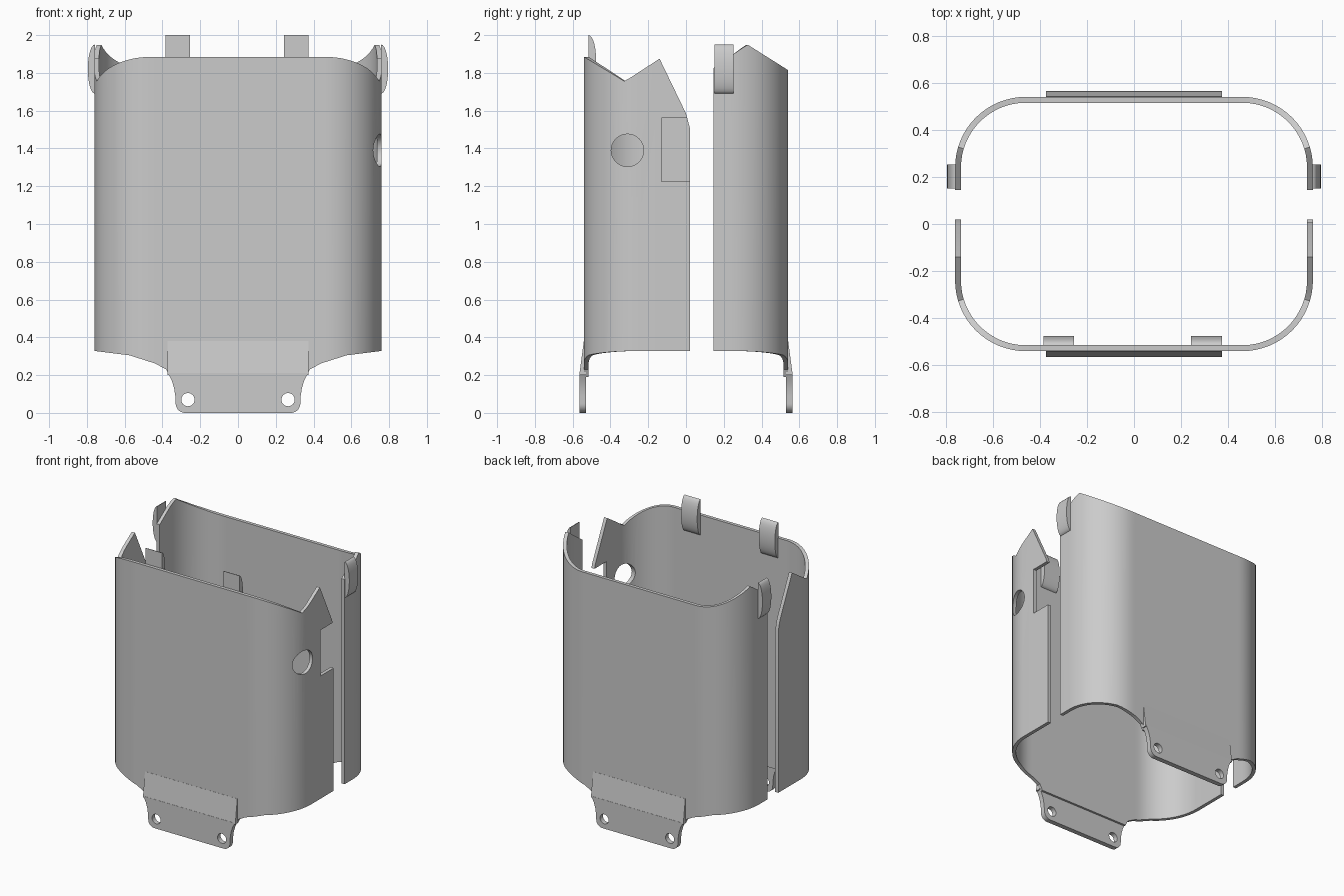
import bpy, bmesh, math
from mathutils import Vector

if "Cube" in bpy.data.objects:
    bpy.data.objects.remove(bpy.data.objects["Cube"])

grey = bpy.data.materials.new("plain_grey")
grey.use_nodes = True
COLOUR = (0.6, 0.6, 0.6, 1)
grey.diffuse_color = COLOUR
next(n for n in grey.node_tree.nodes
     if n.type == 'BSDF_PRINCIPLED').inputs["Base Color"].default_value = COLOUR

HALF_X, HALF_Y, RADIUS, WALL = 0.76, 0.54, 0.3, 0.025


def finish(name, bm):
    bmesh.ops.recalc_face_normals(bm, faces=bm.faces[:])
    mesh = bpy.data.meshes.new(name)
    bm.to_mesh(mesh)
    bm.free()
    mesh.materials.append(grey)
    obj = bpy.data.objects.new(name, mesh)
    bpy.context.collection.objects.link(obj)
    return obj


def activate(obj):
    bpy.ops.object.select_all(action='DESELECT')
    obj.select_set(True)
    bpy.context.view_layer.objects.active = obj


def smooth(obj):
    activate(obj)
    bpy.ops.object.shade_smooth_by_angle(angle=math.radians(30))


def prism(name, outline, axis, start, end):
    """Extrude a 2D outline along x (outline is y, z) or y (outline is x, z)."""
    def place(p, d):
        return (d, p[0], p[1]) if axis == 'x' else (p[0], d, p[1])
    bm = bmesh.new()
    a = [bm.verts.new(place(p, start)) for p in outline]
    b = [bm.verts.new(place(p, end)) for p in outline]
    bm.faces.new(a)
    bm.faces.new(b)
    for i in range(len(a)):
        j = (i + 1) % len(a)
        bm.faces.new((a[i], a[j], b[j], b[i]))
    return finish(name, bm)


def circle(cx, cz, r, n=32):
    return [(cx + r * math.cos(2 * math.pi * i / n),
             cz + r * math.sin(2 * math.pi * i / n)) for i in range(n)]


def cut(obj, cutter):
    cutter.hide_render = True
    mod = obj.modifiers.new("cut", 'BOOLEAN')
    mod.operation, mod.solver, mod.object = 'DIFFERENCE', 'EXACT', cutter
    activate(obj)
    bpy.ops.object.modifier_apply(modifier=mod.name)
    bpy.data.objects.remove(cutter)


def interp(table, t):
    for (a, za), (b, zb) in zip(table, table[1:]):
        if t <= b:
            return za + (zb - za) * max(t - a, 0) / (b - a)
    return table[-1][1]


# Lower rim height by distance from the middle of the face
LOWER_RIM = [(0, 0.19), (0.36, 0.19), (0.38, 0.23), (0.44, 0.262),
             (0.575, 0.305), (HALF_X, 0.328)]


def shell(name, side, upper_rim):
    """U-shaped wall; side is -1 for front, 1 for back."""
    cx, cy = HALF_X - RADIUS, HALF_Y - RADIUS
    half = [(HALF_X, u, 1, 0) for u, z in upper_rim if u < cy]
    for i in range(17):
        a = math.pi / 2 * i / 16
        c, s = math.cos(a), math.sin(a)
        half.append((cx + RADIUS * c, cy + RADIUS * s, c, s))
    half += [(x, HALF_Y, 0, 1) for x in (0.44, 0.41, 0.38, 0.36)]
    path = half + [(-x, y, -nx, ny) for x, y, nx, ny in reversed(half)]
    bm = bmesh.new()
    rings = []
    for x, y, nx, ny in path:
        low, high = interp(LOWER_RIM, abs(x)), interp(upper_rim, y)
        ix, iy = x - nx * WALL, y - ny * WALL
        rings.append([bm.verts.new(p) for p in (
            (x, side * y, low), (x, side * y, high),
            (ix, side * iy, high), (ix, side * iy, low))])
    for r, q in zip(rings, rings[1:]):
        for i in range(4):
            j = (i + 1) % 4
            bm.faces.new((r[i], r[j], q[j], q[i]))
    bm.faces.new(rings[0])
    bm.faces.new(rings[-1])
    return finish(name, bm)


# Two facing wall halves with zigzag upper rims
front = shell("front_shell", -1, [(-0.02, 1.51), (0, 1.585), (0.14, 1.875),
                                  (0.325, 1.755), (HALF_Y, 1.885)])
back = shell("back_shell", 1, [(0.145, 1.825), (0.325, 1.95), (HALF_Y, 1.815)])

# Round port and edge notch on the left side of the front half
cut(front, prism("port_cutter", circle(-0.31, 1.39, 0.086), 'x', 0.6, 0.9))
cut(front, prism("notch_cutter", [(-0.13, 1.225), (0.1, 1.225), (0.1, 1.56),
                                  (-0.13, 1.56)], 'x', 0.6, 0.9))
smooth(front)
smooth(back)

# Mounting feet: drilled plate with a sloping shoulder above it
foot_half = [(0.37, 0.21), (0.35, 0.17), (0.338, 0.13), (0.332, 0.09)]
foot_half += [(0.28 + 0.05 * math.cos(a), 0.05 - 0.05 * math.sin(a))
              for a in (math.pi / 2 * i / 8 for i in range(9))]
foot_outline = foot_half + [(-x, z) for x, z in reversed(foot_half)]
shoulder_profile = [(0.53, 0.38), (0.541, 0.38), (0.565, 0.2), (0.53, 0.2)]
for side, label in ((-1, "front"), (1, "back")):
    foot = prism(label + "_foot", foot_outline, 'y', side * 0.53, side * 0.565)
    for x in (-0.265, 0.265):
        cut(foot, prism("screw_hole_cutter", circle(x, 0.07, 0.035, 24),
                        'y', side * 0.45, side * 0.65))
    smooth(foot)
    prism(label + "_shoulder", [(side * u, z) for u, z in shoulder_profile],
          'x', -0.373, 0.373)


def bulge(base, height, mid, half):
    """Shallow curved clip section, flat against the wall."""
    n = 14
    return [(base + height * math.sin(math.pi * i / n),
             mid - half * math.cos(math.pi * i / n)) for i in range(n + 1)]


# Curved clips inside the front wall
for x, label in ((-0.32, "right"), (0.308, "left")):
    smooth(prism("front_clip_" + label, bulge(-0.516, 0.04, 1.87, 0.13),
                 'x', x - 0.065, x + 0.065))

# Curved clips outside the side edges of the back half
for sx, label in ((-1, "right"), (1, "left")):
    outline = [(sx * x, z) for x, z in bulge(0.758, 0.037, 1.82, 0.13)]
    smooth(prism("side_clip_" + label, outline, 'y', 0.15, 0.252))
